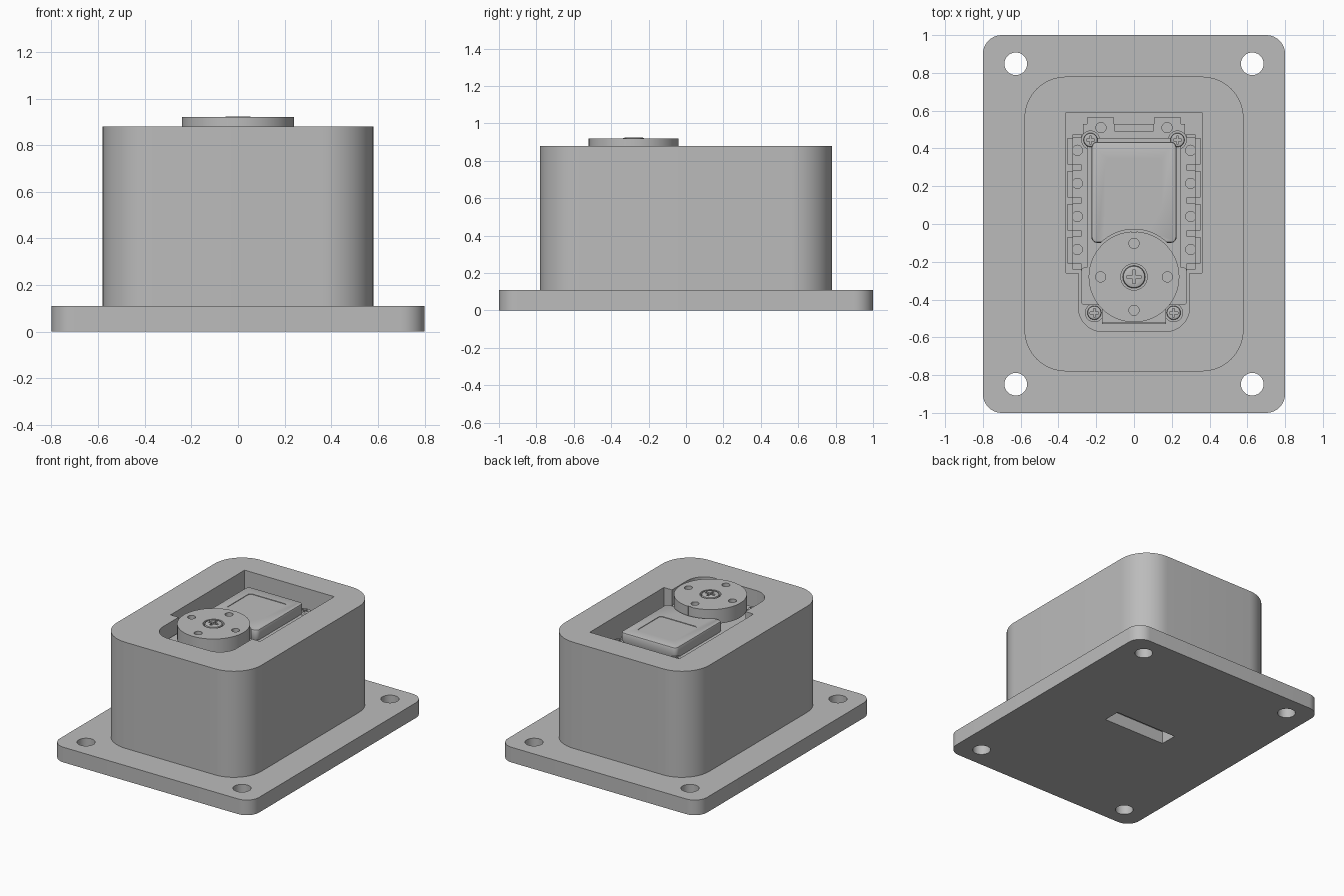
import bpy
import bmesh
from math import cos, sin, pi, radians

if "Cube" in bpy.data.objects:
    bpy.data.objects.remove(bpy.data.objects["Cube"], do_unlink=True)

grey = bpy.data.materials.new("plain grey")
grey.use_nodes = True
grey.diffuse_color = (0.5, 0.5, 0.5, 1)
shader = next(n for n in grey.node_tree.nodes if n.type == "BSDF_PRINCIPLED")
shader.inputs["Base Color"].default_value = (0.5, 0.5, 0.5, 1)
shader.inputs["Roughness"].default_value = 0.6


def rect(x0, x1, y0, y1, r=0.0, seg=10):
    """Outline of a rectangle, with rounded corners if r is given."""
    if r == 0:
        return [(x0, y0), (x1, y0), (x1, y1), (x0, y1)]
    corners = [(x1 - r, y1 - r), (x0 + r, y1 - r), (x0 + r, y0 + r), (x1 - r, y0 + r)]
    return [(cx + r * cos(a), cy + r * sin(a))
            for k, (cx, cy) in enumerate(corners)
            for a in [(k + i / seg) * pi / 2 for i in range(seg + 1)]]


def circle(x, y, r, seg=32):
    return [(x + r * cos(2 * pi * i / seg), y + r * sin(2 * pi * i / seg)) for i in range(seg)]


def prism(name, outline, z0, z1):
    """Extrude an outline from z0 to z1."""
    bm = bmesh.new()
    face = bm.faces.new([bm.verts.new((x, y, z0)) for x, y in outline])
    top = bmesh.ops.extrude_face_region(bm, geom=[face])["geom"]
    moved = [v for v in top if isinstance(v, bmesh.types.BMVert)]
    bmesh.ops.translate(bm, verts=moved, vec=(0, 0, z1 - z0))
    bmesh.ops.recalc_face_normals(bm, faces=bm.faces)
    mesh = bpy.data.meshes.new(name)
    bm.to_mesh(mesh)
    bm.free()
    mesh.materials.append(grey)
    obj = bpy.data.objects.new(name, mesh)
    bpy.context.collection.objects.link(obj)
    return obj


def apply(obj, mod):
    bpy.context.view_layer.objects.active = obj
    bpy.ops.object.modifier_apply(modifier=mod.name)


def combine(obj, outline, z0, z1, operation="DIFFERENCE"):
    """Cut a prism from an object, or add one to it."""
    tool = prism("cutter", outline, z0, z1)
    tool.hide_render = True
    mod = obj.modifiers.new("combine", "BOOLEAN")
    mod.operation, mod.solver, mod.object = operation, "EXACT", tool
    apply(obj, mod)
    bpy.data.objects.remove(tool, do_unlink=True)


def bevel(obj, width, segments=2):
    mod = obj.modifiers.new("bevel", "BEVEL")
    mod.width, mod.segments = width, segments
    mod.limit_method, mod.angle_limit = "ANGLE", radians(50)
    apply(obj, mod)


def screw(name, x, y, r, z0, z1):
    """Round screw head with a cross recess."""
    head = prism(name, circle(x, y, r, 24), z0, z1)
    bevel(head, r * 0.2)
    a, b = r * 0.6, r * 0.14
    combine(head, rect(x - a, x + a, y - b, y + b), z1 - 0.012, z1 + 0.1)
    combine(head, rect(x - b, x + b, y - a, y + a), z1 - 0.012, z1 + 0.1)


# Flanged base with four mounting holes
base = prism("base_plate", rect(-0.8, 0.8, -1, 1, 0.1), 0, 0.11)
for sx in (-1, 1):
    for sy in (-1, 1):
        combine(base, circle(sx * 0.626, sy * 0.848, 0.06), -0.1, 0.3)

# Housing, with the pocket for the actuator
housing = prism("housing", rect(-0.58, 0.58, -0.78, 0.78, 0.22, 16), 0.11, 0.88)
pocket = [(rect(-0.36, 0.36, -0.26, 0.59), 0.09),
          (rect(-0.295, 0.295, -0.57, 0.0, 0.13), 0.09)]
for outline, floor in pocket:
    combine(housing, outline, floor, 1.2)
    combine(base, outline, floor, 1.2)
# Cable slot through the underside
combine(base, rect(-0.25, 0.25, 0.0, 0.125), -0.1, 0.3)

# Actuator case
case = prism("actuator_case", rect(-0.325, 0.325, -0.24, 0.53), 0.09, 0.74)
combine(case, rect(-0.28, 0.28, -0.43, 0.1, 0.02, 3), 0.09, 0.74, "UNION")
combine(case, rect(-0.17, 0.17, -0.53, 0.0), 0.09, 0.74, "UNION")
for s in (-1, 1):
    lo, hi = sorted((s * 0.105, s * 0.25))
    combine(case, rect(lo, hi, 0.4, 0.565), 0.09, 0.74, "UNION")
    combine(case, circle(s * 0.175, 0.51, 0.027, 20), 0.66, 1)
    # Chamfer-like cutaway at the back corners
    lo, hi = sorted((s * 0.27, s * 0.4))
    combine(case, rect(lo, hi, 0.475, 0.7), 0.05, 1)
    for i in range(4):
        y = 0.39 - i * 0.175
        combine(case, circle(s * 0.3, y, 0.027, 20), 0.66, 1)
    for i in range(5):
        y = 0.475 - i * 0.175
        lo, hi = sorted((s * 0.28, s * 0.34))
        combine(case, rect(lo, hi, y - 0.016, y + 0.016), 0.66, 1)
    # Side tabs
    for i in range(4):
        y = 0.385 - i * 0.175
        lo, hi = sorted((s * 0.325, s * 0.353))
        prism("side_tab", rect(lo, hi, y - 0.07, y + 0.07), 0.4, 0.69)
combine(case, rect(-0.1, 0.1, 0.49, 0.7), 0.66, 1)

# Upper deck around the gearbox
deck = prism("upper_deck", rect(-0.25, 0.25, -0.3, 0.455, 0.03, 4), 0.74, 0.78)
combine(deck, rect(-0.28, 0.28, -0.43, -0.23, 0.02, 3), 0.74, 0.78, "UNION")
combine(deck, rect(-0.17, 0.17, -0.525, -0.2), 0.74, 0.78, "UNION")

# Raised motor cover, hollowed to clear the output disc
cover = prism("motor_cover", rect(-0.225, 0.225, -0.1, 0.435, 0.03, 5), 0.78, 0.86)
bevel(cover, 0.012)
combine(cover, circle(0, -0.28, 0.252, 64), 0.7, 1)
combine(cover, rect(-0.15, 0.15, 0.08, 0.35, 0.02, 4), 0.856, 1)

# Case screws on round bosses
for s in (-1, 1):
    for x, y in ((s * 0.23, 0.445), (s * 0.21, -0.47)):
        prism("screw_boss", circle(x, y, 0.05, 24), 0.4, 0.77)
        screw("case_screw", x, y, 0.037, 0.76, 0.8)

# Output shaft and disc
prism("output_shaft", circle(0, -0.28, 0.15), 0.77, 0.83)
disc = prism("output_disc", circle(0, -0.28, 0.24, 64), 0.815, 0.92)
for i in range(4):
    a = i * pi / 2
    combine(disc, circle(0.177 * cos(a), -0.28 + 0.177 * sin(a), 0.027, 20), 0.85, 1)
combine(disc, circle(0, -0.28, 0.07), 0.89, 1)
combine(disc, rect(-0.012, 0.012, -0.046, 0), 0.8, 1)
screw("centre_screw", 0, -0.28, 0.06, 0.88, 0.924)

# Smooth round walls, keep edges crisp
for obj in bpy.context.scene.objects:
    obj.select_set(obj.type == "MESH")
bpy.context.view_layer.objects.active = housing
bpy.ops.object.shade_smooth_by_angle(angle=radians(30))
